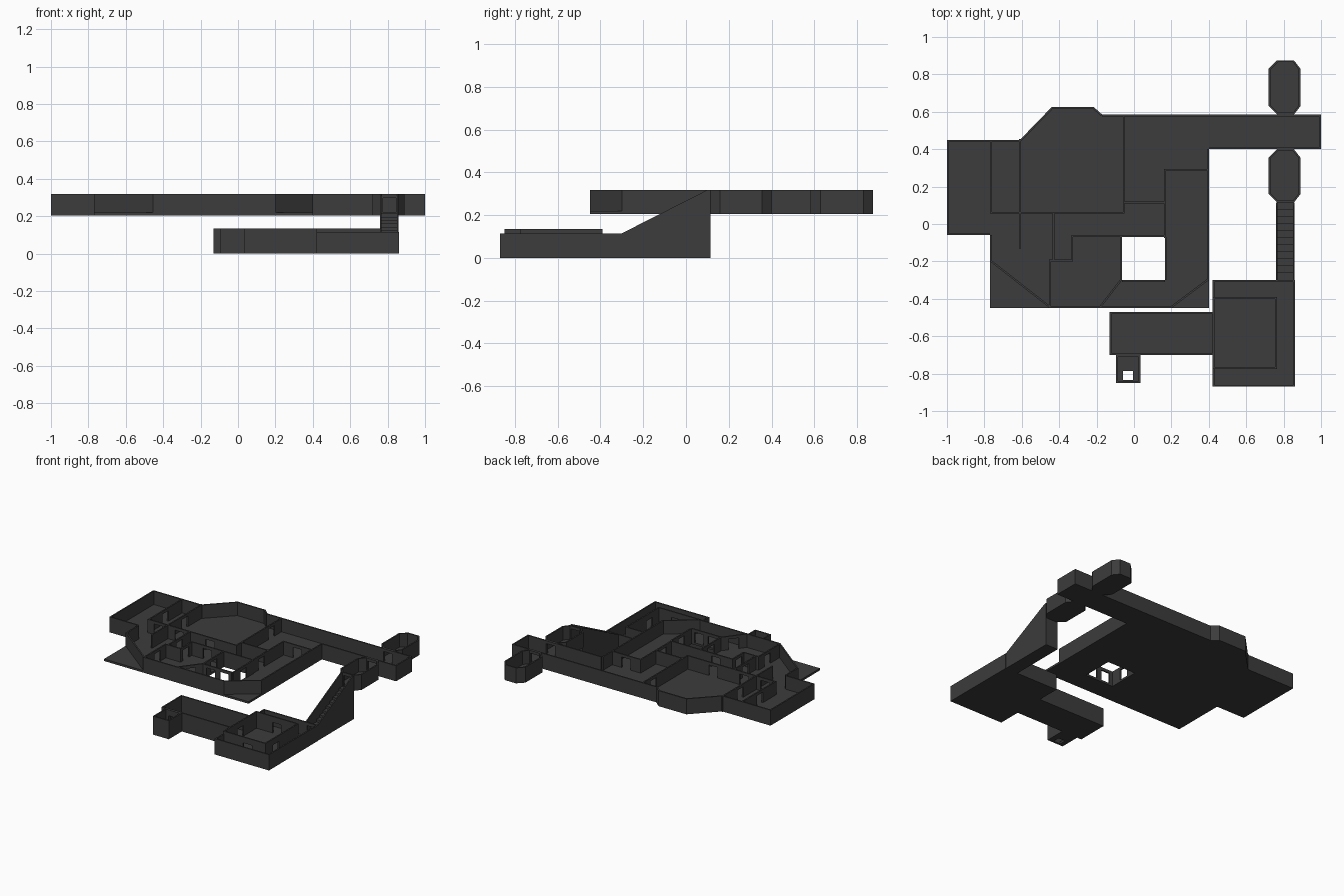
import bpy, bmesh
from mathutils import Vector, Matrix

if "Cube" in bpy.data.objects:
    bpy.data.objects.remove(bpy.data.objects["Cube"])

T = 0.01                      # wall thickness
U0, U1 = 0.205, 0.318         # upper storey bottom / wall top
SLAB = 0.015
DOOR_W, DOOR_H = 0.07, 0.092

mat = bpy.data.materials.new("dark_grey")
mat.diffuse_color = (0.045, 0.045, 0.045, 1)
mat.use_nodes = True
mat.node_tree.nodes["Principled BSDF"].inputs["Base Color"].default_value = mat.diffuse_color


def finish(name, bm):
    bmesh.ops.recalc_face_normals(bm, faces=bm.faces[:])
    me = bpy.data.meshes.new(name)
    bm.to_mesh(me)
    bm.free()
    me.materials.append(mat)
    ob = bpy.data.objects.new(name, me)
    bpy.context.collection.objects.link(ob)


def box(bm, a, b):
    a, b = Vector(a), Vector(b)
    m = Matrix.Translation((a + b) / 2) @ Matrix.Diagonal((*(b - a), 1))
    return bmesh.ops.create_cube(bm, size=1, matrix=m)["verts"]


def wall(bm, p, q, z0, z1, doors=(), side=0.0, ext=0.0):
    """Wall from p to q; doors are distances along it; side shifts it left."""
    p, q = Vector((*p, 0)), Vector((*q, 0))
    d = q - p
    n = d.length
    d.normalize()
    nrm = Vector((-d.y, d.x, 0))
    rot = Matrix(((d.x, nrm.x, 0, p.x), (d.y, nrm.y, 0, p.y), (0, 0, 1, 0), (0, 0, 0, 1)))
    y0, y1 = side * T - T / 2, side * T + T / 2
    verts, x = [], -ext
    for c in sorted(doors):
        a, b = c - DOOR_W / 2, c + DOOR_W / 2
        verts += box(bm, (x, y0, z0), (a, y1, z1))
        verts += box(bm, (a, y0, z0), (b, y1, z0 + SLAB))
        verts += box(bm, (a, y0, z0 + DOOR_H), (b, y1, z1))
        x = b
    verts += box(bm, (x, y0, z0), (n + ext, y1, z1))
    bmesh.ops.transform(bm, matrix=rot, verts=verts)


def wall_loop(name, pts, z0, z1, doors={}, skip=(), side=0.5):
    bm = bmesh.new()
    for i, p in enumerate(pts):
        if i not in skip:
            wall(bm, p, pts[(i + 1) % len(pts)], z0, z1, doors.get(i, ()), side)
    finish(name, bm)


def floor(name, loops, z):
    bm = bmesh.new()
    edges = []
    for pts in loops:
        vs = [bm.verts.new((x, y, z)) for x, y in pts]
        edges += [bm.edges.new((vs[i - 1], vs[i])) for i in range(len(vs))]
    bmesh.ops.triangle_fill(bm, edges=edges, use_beauty=True)
    r = bmesh.ops.extrude_face_region(bm, geom=bm.faces[:])
    up = [g for g in r["geom"] if isinstance(g, bmesh.types.BMVert)]
    # keep the underside as well, so the slab is closed
    bmesh.ops.translate(bm, verts=up, vec=(0, 0, SLAB))
    low = [e for e in bm.edges if e.is_boundary]
    if low:
        bmesh.ops.triangle_fill(bm, edges=low, use_beauty=True)
    finish(name, bm)


def rect(x0, y0, x1, y1):
    return [(x0, y0), (x1, y0), (x1, y1), (x0, y1)]


# Upper storey: slab with courtyard opening, outer walls, courtyard walls
outline = [(-.77, -.2), (-.45, -.45), (.2, -.45), (.4, -.3), (.4, .4), (1, .4), (1, .585),
           (-.17, .585), (-.215, .625), (-.44, .625), (-.61, .45), (-1, .45), (-1, -.06), (-.77, -.06)]
court = rect(-.065, -.3, .165, -.07)
slab = outline[:1] + [(-.77, -.45)] + outline[1:3] + [(.4, -.45)] + outline[3:]
floor("upper_floor", [slab, court], U0)
wall_loop("upper_outer_walls", outline, U0, U1, {4: [.41], 6: [.19]})
wall_loop("courtyard_walls", court, U0, U1, {0: [.06, .17], 1: [.115], 3: [.115]}, side=-0.5)

# Upper storey partitions: start, end, door positions
partitions = [
    ((-.765, .445), (-.765, .06), [.2]),
    ((-.765, .06), (-.055, .06), [.08, .25, .5]),
    ((-.61, .45), (-.61, -.125), [.2]),
    ((-.055, .58), (-.055, .06), [.12]),
    ((-.055, .115), (.165, .115), []),
    ((.165, .29), (.165, -.07), [.26]),
    ((.165, .29), (.395, .29), [.115]),
    ((-.43, .06), (-.43, -.195), [.13]),
    ((-.45, -.195), (-.33, -.195), []),
    ((-.33, -.195), (-.33, -.07), [.06]),
    ((-.33, -.065), (-.065, -.065), [.13]),
    ((-.45, -.195), (-.45, -.445), [.1]),
    ((-.07, -.3), (-.18, -.442), [.09]),
]
bm = bmesh.new()
for p, q, doors in partitions:
    wall(bm, p, q, U0, U1, doors, ext=T / 2)
finish("upper_partitions", bm)

# Two chamfered lobbies either side of the corridor
for name, y0, y1, doors in (("front_lobby", .115, .4, {0: [.045], 4: [.045]}),
                            ("back_lobby", .585, .875, {0: [.045]})):
    c = .045
    oct_pts = [(.765, y0), (.855, y0), (.89, y0 + c), (.89, y1 - c),
               (.855, y1), (.765, y1), (.72, y1 - c), (.72, y0 + c)]
    floor(name + "_floor", [oct_pts], U0)
    wall_loop(name + "_walls", oct_pts, U0, U1, doors)

# Lower hall with a taller inner room
hall = rect(.42, -.87, .86, -.3)
floor("lower_hall_floor", [hall], 0)
wall_loop("lower_hall_walls", hall, 0, .115, {2: [.05], 3: [.285]})
wall_loop("inner_room_walls", rect(.42, -.775, .765, -.39), 0, .135,
          {0: [.2], 1: [.12], 2: [.17], 3: [.195]})

# Lower passage and small closet with a floor hatch
passage, closet = rect(-.13, -.7, .42, -.47), rect(-.095, -.85, .035, -.7)
floor("lower_passage_floor", [passage], 0)
wall_loop("lower_passage_walls", passage, 0, .135, {0: [.1]}, skip=(1,))
floor("closet_floor", [closet, rect(-.06, -.835, -.005, -.785)], 0)
wall_loop("closet_walls", closet, 0, .135, {2: [.065]})

# Staircase: solid steps between two sloping side walls
bm = bmesh.new()
N, y0, y1 = 11, -.3, .115
for i in range(N):
    box(bm, (.765, y0 + (y1 - y0) * i / N, 0),
        (.85, y0 + (y1 - y0) * (i + 1) / N, SLAB + (U0 - .005) * (i + 1) / N))
finish("stair_steps", bm)
for name, x in (("stair_wall_left", .758), ("stair_wall_right", .85)):
    bm = bmesh.new()
    f = bm.faces.new([bm.verts.new((x, y, z)) for y, z in
                      ((y0, 0), (y1, 0), (y1, U1), (.1, U1), (y0, .115))])
    g = bmesh.ops.extrude_face_region(bm, geom=[f])["geom"]
    bmesh.ops.translate(bm, vec=(.008, 0, 0), verts=[v for v in g if isinstance(v, bmesh.types.BMVert)])
    low = [e for e in bm.edges if e.is_boundary]
    if low:
        bmesh.ops.contextual_create(bm, geom=low)
    finish(name, bm)
